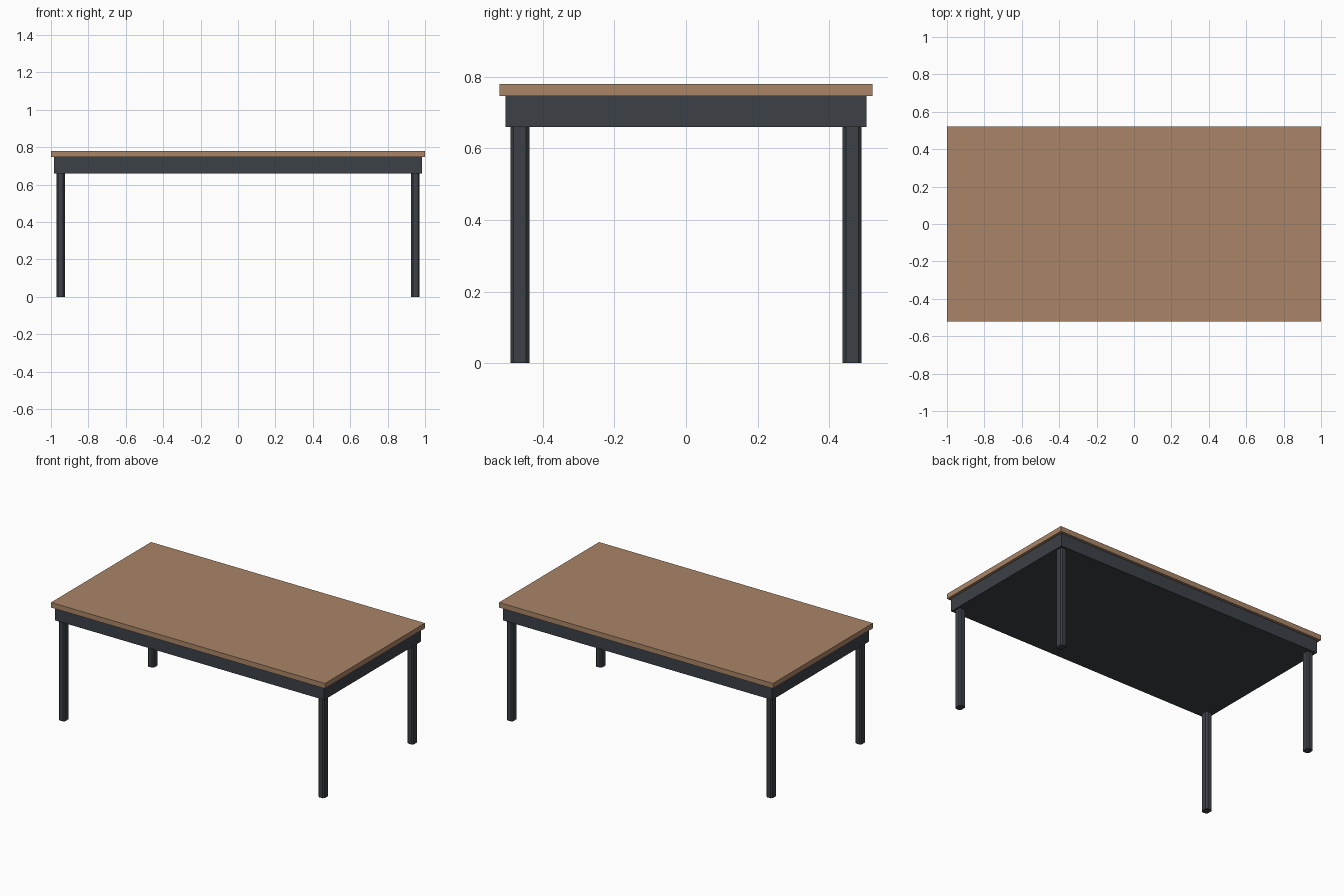
import bpy, bmesh

if "Cube" in bpy.data.objects:
    bpy.data.objects.remove(bpy.data.objects["Cube"])


def make_material(name, rgb):
    m = bpy.data.materials.new(name)
    m.diffuse_color = (*rgb, 1)
    m.use_nodes = True
    m.node_tree.nodes["Principled BSDF"].inputs["Base Color"].default_value = m.diffuse_color
    return m


wood = make_material("warm wood", (0.40, 0.235, 0.135))
dark = make_material("dark slate metal", (0.045, 0.052, 0.062))


def box(name, size, centre, mat, chamfer=0):
    """Box, with optional chamfer on its four upright edges."""
    bm = bmesh.new()
    bmesh.ops.create_cube(bm, size=1)
    bmesh.ops.scale(bm, vec=size, verts=bm.verts)
    if chamfer:
        upright = [e for e in bm.edges
                   if abs(e.verts[0].co.z - e.verts[1].co.z) > 1e-4]
        bmesh.ops.bevel(bm, geom=upright, offset=chamfer, segments=1,
                        affect='EDGES')
    me = bpy.data.meshes.new(name)
    bm.to_mesh(me)
    bm.free()
    me.materials.append(mat)
    ob = bpy.data.objects.new(name, me)
    ob.location = centre
    bpy.context.collection.objects.link(ob)
    return ob


# Table top and the solid apron block beneath it
box("table_top", (2.0, 1.043, 0.034), (0, 0, 0.763), wood)
box("apron", (1.965, 1.009, 0.086), (0, 0, 0.703), dark)

# Four chamfered legs
for sx, side in ((-1, "left"), (1, "right")):
    for sy, end in ((-1, "front"), (1, "back")):
        box(f"{end}_{side}_leg", (0.045, 0.053, 0.67),
            (sx * 0.948, sy * 0.464, 0.335), dark, 0.009)
